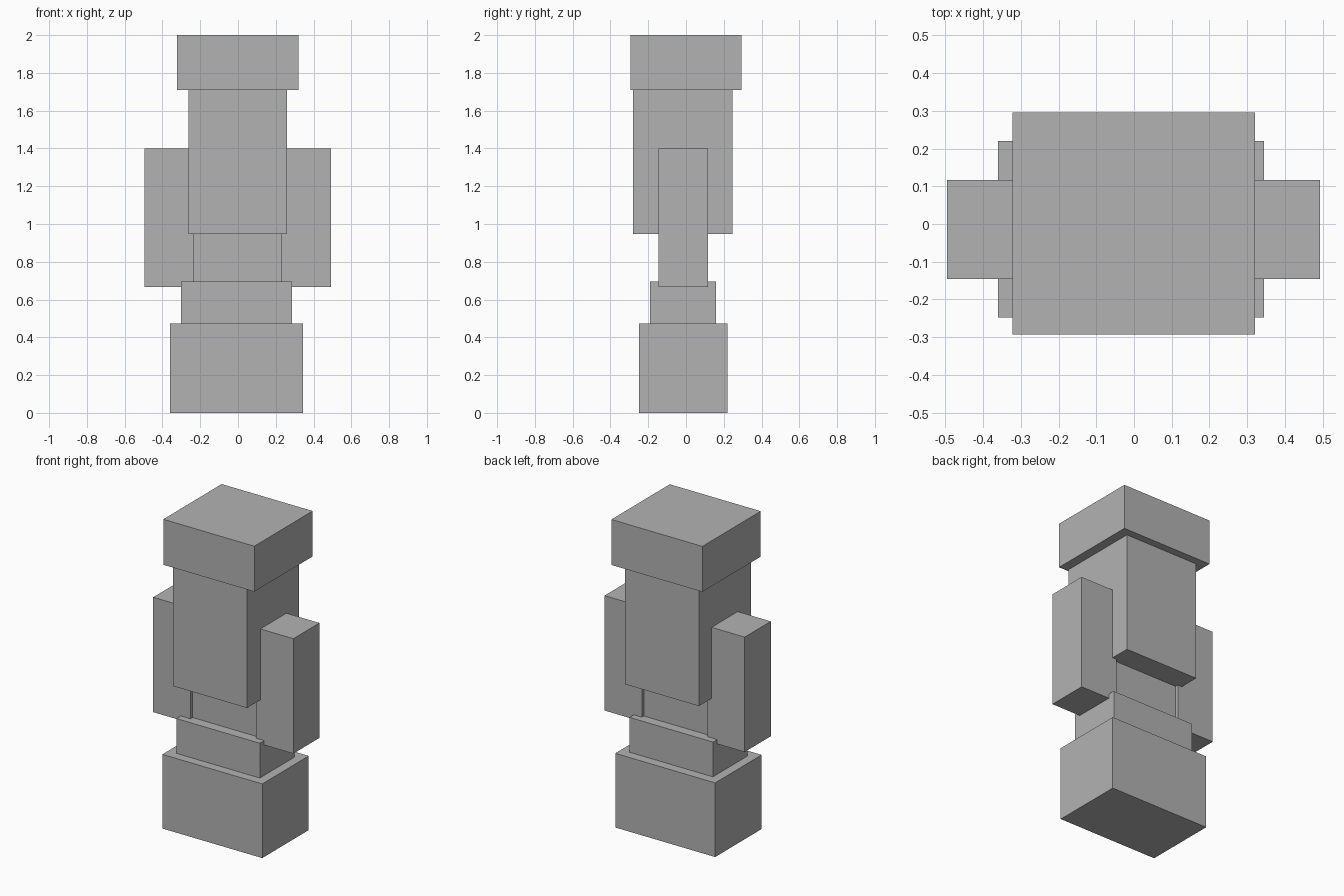
import bpy

if "Cube" in bpy.data.objects:
    bpy.data.objects.remove(bpy.data.objects["Cube"])

grey = bpy.data.materials.new("plain_grey")
grey.diffuse_color = (0.45, 0.45, 0.45, 1)
grey.use_nodes = True
grey.node_tree.nodes["Principled BSDF"].inputs["Base Color"].default_value = grey.diffuse_color


def box(name, x, y, z):
    """Add a block spanning the given (low, high) ranges."""
    spans = (x, y, z)
    bpy.ops.mesh.primitive_cube_add(size=1, location=[(a + b) / 2 for a, b in spans])
    ob = bpy.context.object
    ob.name = name
    for v in ob.data.vertices:
        for i, (a, b) in enumerate(spans):
            v.co[i] *= b - a
    ob.data.materials.append(grey)
    return ob


# Stacked blocks from the ground up
box("base", (-0.36, 0.345), (-0.248, 0.22), (0, 0.473))
box("hips", (-0.302, 0.287), (-0.19, 0.16), (0.473, 0.695))
box("waist", (-0.232, 0.23), (-0.125, 0.097), (0.695, 0.947))
box("torso", (-0.263, 0.26), (-0.28, 0.246), (0.947, 1.71))
box("head", (-0.322, 0.32), (-0.293, 0.295), (1.71, 2.0))

# Arms, sunk slightly into the torso sides
for name, x in (("left_arm", (-0.496, -0.232)), ("right_arm", (0.23, 0.493))):
    box(name, x, (-0.146, 0.117), (0.667, 1.4))
